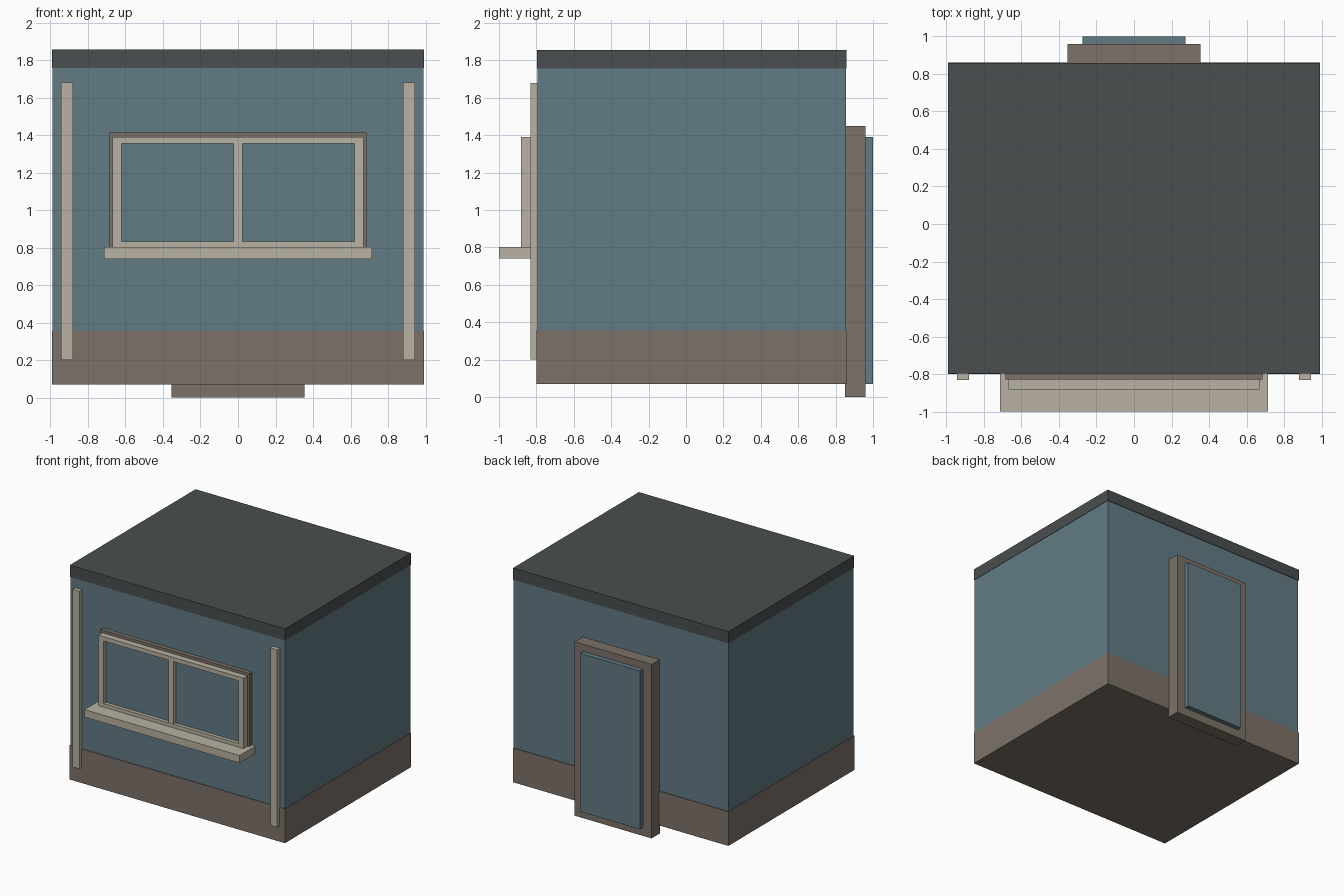
import bpy

if "Cube" in bpy.data.objects:
    bpy.data.objects.remove(bpy.data.objects["Cube"])


def material(name, rgb):
    # sRGB bytes to linear diffuse colour
    lin = [((c / 255 + 0.055) / 1.055) ** 2.4 for c in rgb]
    m = bpy.data.materials.new(name)
    m.diffuse_color = (*lin, 1)
    m.use_nodes = True
    m.node_tree.nodes["Principled BSDF"].inputs["Base Color"].default_value = m.diffuse_color
    return m


blue = material("wall_blue", (98, 123, 132))
brown = material("trim_brown", (124, 114, 105))
cream = material("cream", (184, 178, 162))
grey = material("roof_grey", (74, 78, 79))


def box(name, mat, x, y, z):
    """Box spanning the (min, max) ranges on each axis."""
    bpy.ops.mesh.primitive_cube_add(size=1)
    o = bpy.context.object
    o.name = name
    for v in o.data.vertices:
        v.co = [(r[0] + r[1]) / 2 + c * (r[1] - r[0]) for c, r in zip(v.co, (x, y, z))]
    o.data.materials.append(mat)
    return o


# Building shell
box("walls", blue, (-0.99, 0.99), (-0.795, 0.855), (0.073, 1.757))
box("plinth", brown, (-0.993, 0.993), (-0.80, 0.86), (0.07, 0.355))
box("roof_slab", grey, (-0.993, 0.993), (-0.797, 0.859), (1.757, 1.855))

# Corner posts and window stiles, mirrored left and right
for side, s in (("left", -1), ("right", 1)):
    cx = 0.912 * s
    box(side + "_post", cream, (cx - 0.031, cx + 0.031), (-0.832, -0.79), (0.20, 1.68))
    cx = 0.645 * s
    box(side + "_window_stile", cream, (cx - 0.024, cx + 0.024), (-0.882, -0.82), (0.80, 1.39))

# Window
box("window_surround", brown, (-0.685, 0.685), (-0.83, -0.79), (0.77, 1.413))
box("window_glass", blue, (-0.63, 0.63), (-0.852, -0.82), (0.81, 1.37))
for name, z in (("bottom", (0.79, 0.833)), ("top", (1.355, 1.39))):
    box("window_rail_" + name, cream, (-0.621, 0.621), (-0.882, -0.82), z)
box("window_mullion", cream, (-0.023, 0.023), (-0.88, -0.82), (0.833, 1.355))
box("window_sill", cream, (-0.715, 0.715), (-1.0, -0.79), (0.74, 0.803))

# Back door with its surround
box("door_surround", brown, (-0.355, 0.355), (0.85, 0.96), (0.0, 1.45))
box("door", blue, (-0.275, 0.275), (0.95, 1.0), (0.07, 1.39))
